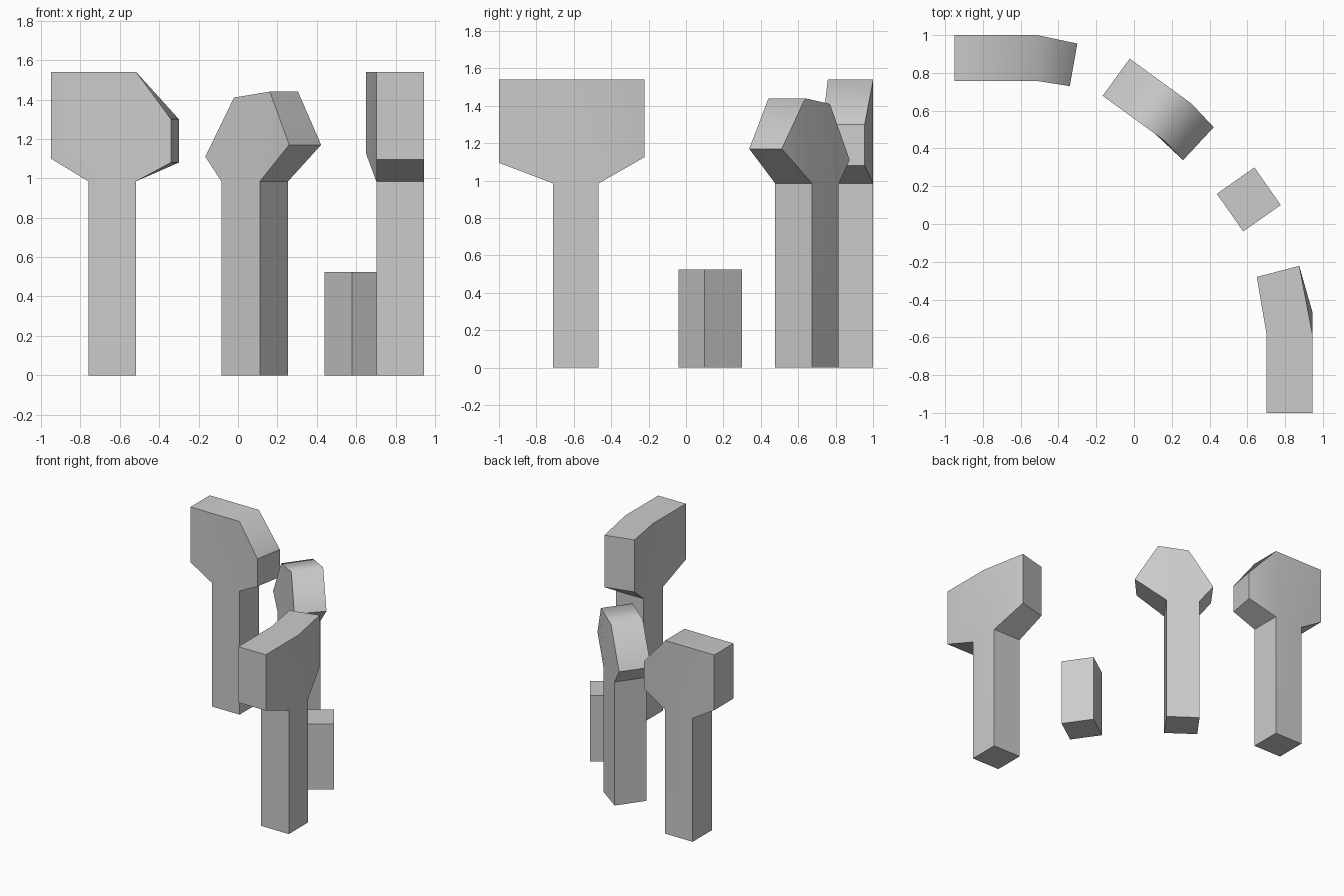
import bpy, bmesh, math
from mathutils import Matrix, Vector

if "Cube" in bpy.data.objects:
    bpy.data.objects.remove(bpy.data.objects["Cube"])

# Single plain grey
stone = bpy.data.materials.new("stone_grey")
stone.use_nodes = True
colour = (0.6, 0.6, 0.6, 1)
stone.diffuse_color = colour
stone.node_tree.nodes["Principled BSDF"].inputs["Base Color"].default_value = colour

WIDTH = 0.243      # stem width and slab depth
SHOULDER = 0.985   # height where the head starts


def finish(name, bm):
    """Soften the bends over the head, keep all other corners sharp."""
    bmesh.ops.recalc_face_normals(bm, faces=bm.faces)
    for face in bm.faces:
        face.smooth = True
    for edge in bm.edges:
        angle = edge.calc_face_angle(0)
        height = sum(v.co.z for v in edge.verts) / 2
        limit = 75 if height > 1.35 else 30
        edge.smooth = angle < math.radians(limit)
    mesh = bpy.data.meshes.new(name)
    bm.to_mesh(mesh)
    bm.free()
    mesh.materials.append(stone)
    obj = bpy.data.objects.new(name, mesh)
    bpy.context.collection.objects.link(obj)
    return obj


def pillar(name, origin, yaw, tip_front, tip_back, tip_heights, crown):
    """Stem with a slab head; one wing of the head is bent towards the tip.
    crown lists (distance along the slab, height) from the fold to the far side."""
    turn = Matrix.Rotation(math.radians(yaw), 3, 'Z')
    base = Vector((*origin, 0))
    stem = [(0, 0), (WIDTH, 0), (WIDTH, SHOULDER)]
    bm = bmesh.new()
    sides = []
    for depth, tip in ((0, tip_front), (WIDTH, tip_back)):
        def place(p):
            return base + turn @ Vector((p[0], depth, p[1]))
        points = [place(p) for p in stem]
        points += [Vector((*tip, z)) for z in tip_heights]
        points += [place(p) for p in crown + [(0, SHOULDER)]]
        sides.append([bm.verts.new(p) for p in points])
    # Broad faces: stem, bent wing, straight body
    fold = 3 + len(tip_heights)
    for ring in sides:
        bm.faces.new([ring[0], ring[1], ring[2], ring[-1]])
        bm.faces.new(ring[2:fold + 1])
        bm.faces.new([ring[2]] + ring[fold:])
    # Rim joining both broad faces
    front, back = sides
    for i in range(len(front)):
        j = (i + 1) % len(front)
        bm.faces.new((front[i], front[j], back[j], back[i]))
    return finish(name, bm)


# Three pillars along a curve
pillar("back_pillar", (-0.76, 0.758), 0, (-0.34, 0.73), (-0.30, 0.955),
       (1.08, 1.30), [(WIDTH, 1.54), (-0.19, 1.54), (-0.19, 1.10)])
pillar("middle_pillar", (-0.085, 0.62), -36, (0.26, 0.338), (0.422, 0.512),
       (1.17,), [(0.305, 1.44), (0.08, 1.41), (-0.10, 1.11)])
pillar("front_pillar", (0.945, -0.71), 90, (0.875, -0.222), (0.65, -0.28),
       (1.125, 1.54), [(0.125, 1.54), (-0.29, 1.54), (-0.29, 1.095)])

# Low block between the pillars
bm = bmesh.new()
bmesh.ops.create_cube(bm, size=1)
bm.transform(Matrix.Translation((0.608, 0.13, 0.2625))
             @ Matrix.Rotation(math.radians(35), 4, 'Z')
             @ Matrix.Diagonal((WIDTH, WIDTH, 0.525, 1)))
finish("low_block", bm)
